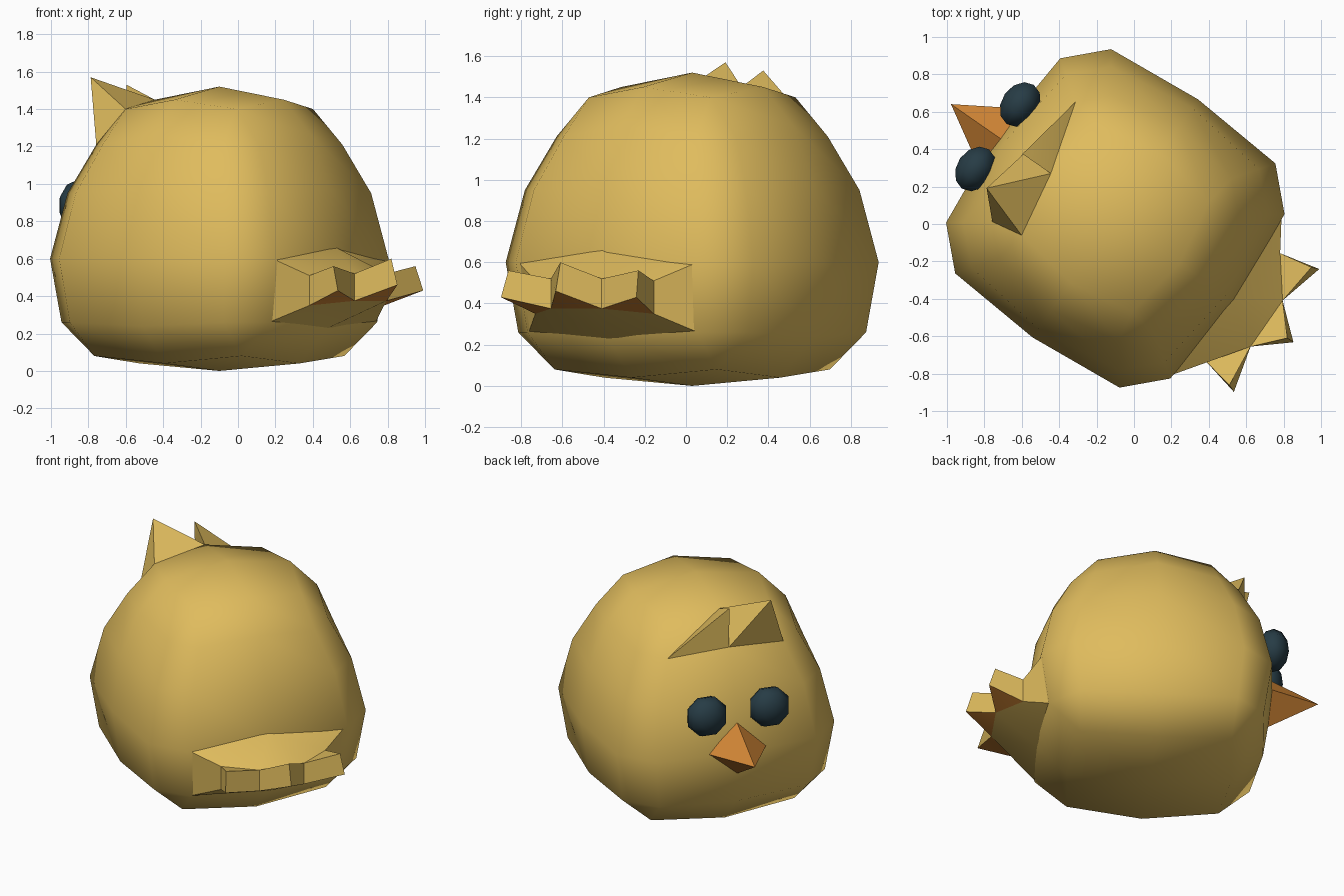
import bpy, bmesh, math
from mathutils import Vector, Matrix

if "Cube" in bpy.data.objects:
    bpy.data.objects.remove(bpy.data.objects["Cube"])

# Heading of the bird: F points out of the face, S runs sideways
CENTRE = Vector((-0.10, 0.03, 0))
F = Vector((-0.82, 0.57, 0)).normalized()
S = Vector((0.57, 0.82, 0)).normalized()


def place(f, s, z):
    return CENTRE + F * f + S * s + Vector((0, 0, z))


def material(name, rgb):
    m = bpy.data.materials.new(name)
    m.diffuse_color = (*rgb, 1)
    m.use_nodes = True
    m.node_tree.nodes["Principled BSDF"].inputs["Base Color"].default_value = m.diffuse_color
    return m


YELLOW = material("yellow", (0.74, 0.50, 0.11))
ORANGE = material("orange", (0.66, 0.245, 0.037))
NAVY = material("dark_blue", (0.02, 0.045, 0.06))


def finish(name, bm, mats, angle):
    bmesh.ops.remove_doubles(bm, verts=bm.verts, dist=0.001)
    bmesh.ops.recalc_face_normals(bm, faces=bm.faces)
    me = bpy.data.meshes.new(name)
    bm.to_mesh(me)
    bm.free()
    for m in mats:
        me.materials.append(m)
    ob = bpy.data.objects.new(name, me)
    bpy.context.collection.objects.link(ob)
    if angle:
        me.shade_smooth()
        me.set_sharp_from_angle(angle=math.radians(angle))
    return ob


def hull(name, points, mat, angle=0):
    bm = bmesh.new()
    vs = [bm.verts.new(place(*p)) for p in points]
    bmesh.ops.convex_hull(bm, input=vs)
    return finish(name, bm, [mat], angle)


# Body: chamfered square rings (long, short, middle, corner z, middle z)
rings = [
    (0.48, 0.48, 0.52, 0.08, 0.04),
    (0.68, 0.50, 0.72, 0.26, 0.24),
    (0.73, 0.535, 0.775, 0.60, 0.60),
    (0.655, 0.48, 0.72, 0.95, 0.97),
    (0.53, 0.39, 0.60, 1.21, 1.26),
    (0.36, 0.36, 0.42, 1.40, 1.45),
]
bm = bmesh.new()
loops = []
for a, b, m, z, zm in rings:
    loop = []
    for q in range(4):
        c, d = [(1, 0), (0, 1), (-1, 0), (0, -1)][q]
        for x, y, h in ((m, 0, zm), (a, b, z), (b, a, z)):
            loop.append(bm.verts.new(place(x * c - y * d, x * d + y * c, h)))
    loops.append(loop)
for lo, hi in zip(loops, loops[1:]):
    for i in range(12):
        j = (i + 1) % 12
        bm.faces.new((lo[i], lo[j], hi[j], hi[i]))
for loop, z in ((loops[0], 0), (loops[-1], 1.52)):
    pole = bm.verts.new(place(0, 0, z))
    for i in range(12):
        bm.faces.new((loop[i], loop[(i + 1) % 12], pole))
finish("body", bm, [YELLOW], 55)

# Tuft: two spikes rising from the forehead
notch, crown = (0.60, 0, 1.26), (0.42, 0, 1.45)
hull("tuft_large", [(0.53, -0.39, 1.21), notch, crown, (0.36, -0.36, 1.40),
                    (0.657, -0.26, 1.57)], YELLOW, 40)
hull("tuft_small", [(0.53, 0.39, 1.21), notch, crown, (0.30, 0.12, 1.25),
                    (0.604, 0, 1.53)], YELLOW, 40)

# Beak: four-sided pyramid
hull("beak", [(1.07, 0, 0.63), (0.74, 0.20, 0.61), (0.74, -0.20, 0.61),
              (0.74, 0, 0.80), (0.72, 0, 0.43)], ORANGE)

# Eyes: flattened low-poly balls
basis = Matrix((S, Vector((0, 0, 1)), F)).transposed().to_4x4()
for side, label in ((-1, "left"), (1, "right")):
    bm = bmesh.new()
    bmesh.ops.create_uvsphere(bm, u_segments=8, v_segments=6, radius=1)
    turn = Matrix.Rotation(math.radians(22.5), 4, 'Z')
    bm.transform(Matrix.Translation(place(0.765, side * 0.21, 0.885)) @ basis
                 @ Matrix.Diagonal((0.138, 0.138, 0.10, 1)) @ turn)
    finish("eye_" + label, bm, [NAVY], 50)

# Tail: a fan of three points, thick and blended into the back
outline = [(-0.83, -0.35, 0.51, 0.35), (-1.05, -0.40, 0.56, 0.43),
           (-0.985, -0.15, 0.52, 0.375), (-1.16, 0, 0.60, 0.46),
           (-0.985, 0.15, 0.52, 0.375), (-1.05, 0.40, 0.56, 0.43),
           (-0.83, 0.35, 0.51, 0.35)]
bm = bmesh.new()
top, low = [], []
for f, s, zt, zl in outline:
    pull = 0.04 if zl > 0.4 else 0    # tips slope back towards the top
    top.append(bm.verts.new(place(f + pull, s * (1 - pull), zt)))
    low.append(bm.verts.new(place(f, s, zl)))
base_top = [bm.verts.new(place(*p)) for p in
            ((-0.715, -0.53, 0.60), (-0.76, 0, 0.66), (-0.715, 0.53, 0.60))]
base_low = [bm.verts.new(place(*p)) for p in
            ((-0.67, -0.50, 0.26), (-0.71, 0, 0.23), (-0.67, 0.50, 0.26))]
for o, b, under in ((top, base_top, False), (low, base_low, True)):
    bm.faces.new((b[0], o[0], o[2], b[1]))
    bm.faces.new((b[1], o[2], o[4]))
    bm.faces.new((b[1], o[4], o[6], b[2]))
    for i in (0, 2, 4):
        tip = bm.faces.new((o[i], o[i + 1], o[i + 2]))
        tip.material_index = int(under)    # undersides of the tips
for i in range(6):
    bm.faces.new((top[i], top[i + 1], low[i + 1], low[i]))
for i, k in ((0, 0), (6, 2)):
    bm.faces.new((top[i], low[i], base_low[k], base_top[k]))
for i in (0, 1):
    bm.faces.new((base_top[i], base_top[i + 1], base_low[i + 1], base_low[i]))
finish("tail", bm, [YELLOW, ORANGE], 40)
